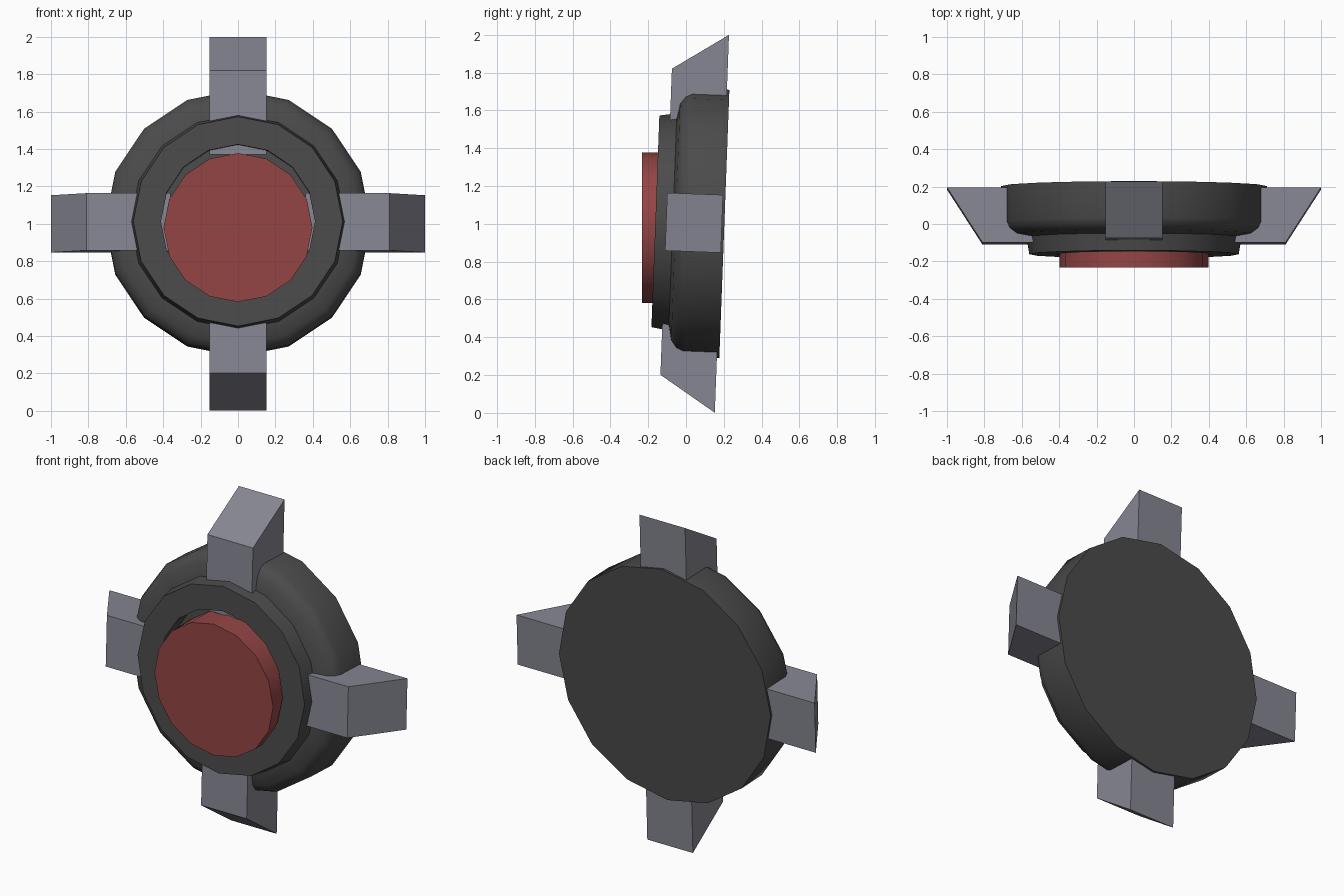
import bpy, bmesh, math
from mathutils import Matrix

if "Cube" in bpy.data.objects:
    bpy.data.objects.remove(bpy.data.objects["Cube"])

SIDES = 16
TILT = Matrix.Translation((0, 0, 1.007)) @ Matrix.Rotation(-0.0375, 4, 'X')


def material(name, color):
    m = bpy.data.materials.new(name)
    m.diffuse_color = (*color, 1)
    m.use_nodes = True
    m.node_tree.nodes["Principled BSDF"].inputs["Base Color"].default_value = m.diffuse_color
    return m


def finish(bm, name, mat, matrix, smooth=False):
    bmesh.ops.recalc_face_normals(bm, faces=bm.faces)
    bm.transform(matrix)
    me = bpy.data.meshes.new(name)
    bm.to_mesh(me)
    bm.free()
    ob = bpy.data.objects.new(name, me)
    bpy.context.collection.objects.link(ob)
    me.materials.append(mat)
    if smooth:
        bpy.ops.object.select_all(action='DESELECT')
        ob.select_set(True)
        bpy.context.view_layer.objects.active = ob
        bpy.ops.object.shade_smooth_by_angle(angle=math.radians(45))
    return ob


def lathe(name, profile, mat, matrix):
    """Revolve (radius, y) points about the y axis and cap both ends."""
    bm = bmesh.new()
    rings = []
    for r, y in profile:
        angles = [2 * math.pi * i / SIDES for i in range(SIDES)]
        rings.append([bm.verts.new((r * math.cos(a), y, r * math.sin(a))) for a in angles])
    for a, b in zip(rings, rings[1:]):
        for i in range(SIDES):
            j = (i + 1) % SIDES
            bm.faces.new((a[i], a[j], b[j], b[i]))
    bm.faces.new(rings[0])
    bm.faces.new(rings[-1])
    return finish(bm, name, mat, matrix, smooth=True)


def arm(name, angle, mat):
    """Slant-ended block pointing outwards, turned about the y axis."""
    outline = [(0.36, 0.19), (1.0, 0.19), (0.81, -0.105), (0.36, -0.105)]
    bm = bmesh.new()
    low, high = [[bm.verts.new((x, y, z)) for x, y in outline] for z in (-0.153, 0.153)]
    bm.faces.new(low)
    bm.faces.new(high)
    for i in range(4):
        j = (i + 1) % 4
        bm.faces.new((low[i], low[j], high[j], high[i]))
    return finish(bm, name, mat, TILT @ Matrix.Rotation(angle, 4, 'Y'))


dark = material("dark_grey", (0.07, 0.07, 0.07))
metal = material("blue_grey", (0.24, 0.24, 0.29))
red = material("red", (0.3, 0.06, 0.06))

# Rounded body, raised front ring and the recess for the button
lathe("body", [(0.71, 0.203), (0.71, 0.01), (0.695, -0.025), (0.655, -0.055),
               (0.575, -0.07), (0.56, -0.162), (0.412, -0.162), (0.412, -0.07)], dark, TILT)

# Button, upright and slightly below the body centre
lathe("button", [(0.398, -0.05), (0.398, -0.232)], red, Matrix.Translation((0, 0, 0.98)))

# Four clamp arms
for i, side in enumerate(("right", "bottom", "left", "top")):
    arm(side + "_arm", i * math.pi / 2, metal)
